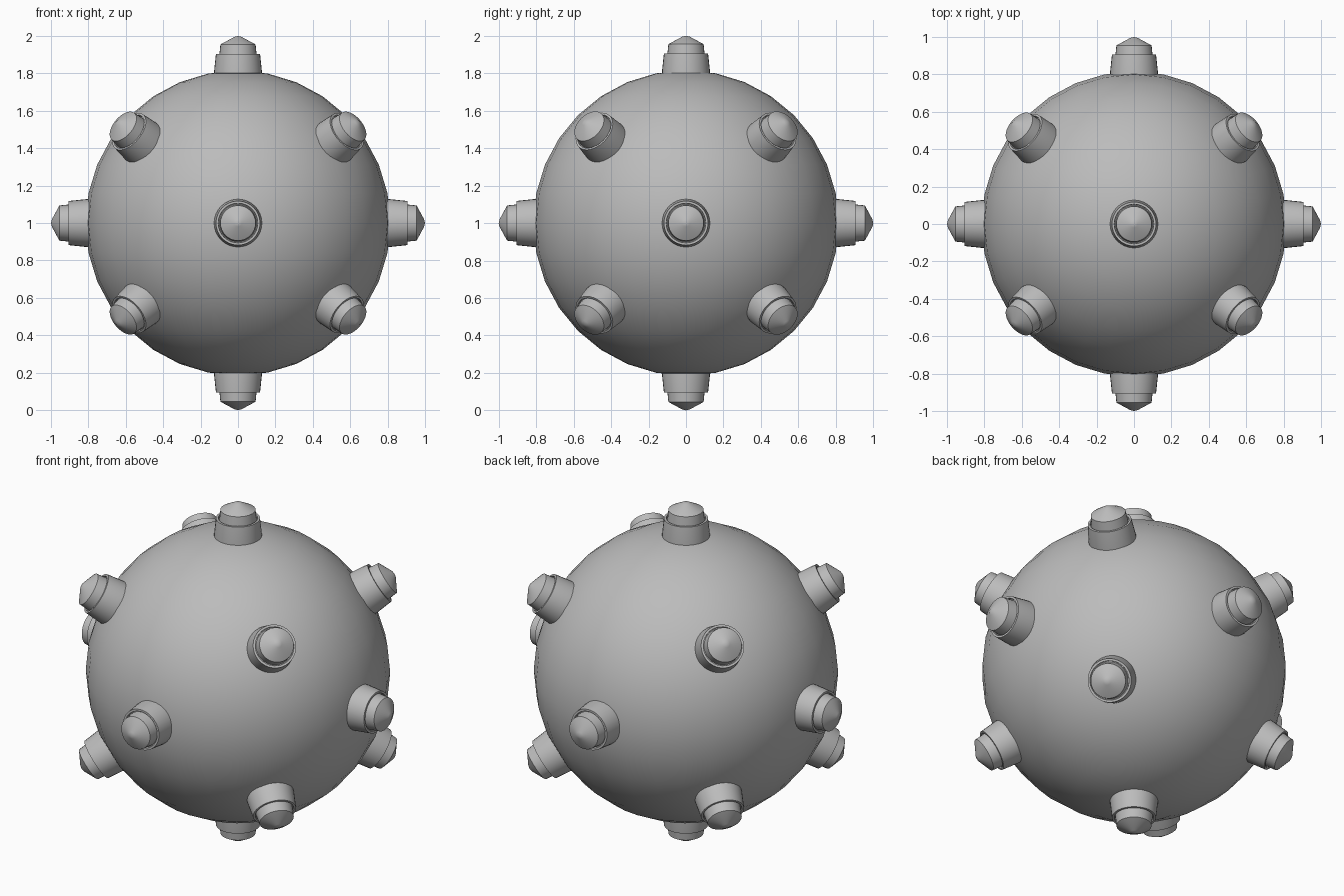
import bpy, math
from mathutils import Vector

cube = bpy.data.objects.get("Cube")
if cube:
    bpy.data.objects.remove(cube, do_unlink=True)

# Single grey metal colour
grey = bpy.data.materials.new("grey_metal")
grey.use_nodes = True
color = (0.5, 0.5, 0.5, 1)
grey.diffuse_color = color
grey.node_tree.nodes["Principled BSDF"].inputs["Base Color"].default_value = color

CENTRE = Vector((0, 0, 1))

# Round body
bpy.ops.mesh.primitive_uv_sphere_add(segments=32, ring_count=16, radius=0.815, location=CENTRE)
body = bpy.context.object
body.name = "body"
body.data.materials.append(grey)
bpy.ops.object.shade_smooth()

# Stepped horn profile: (radius, distance from the body centre)
PROFILE = [(0.128, 0.78), (0.128, 0.81), (0.118, 0.905), (0.106, 0.905), (0.104, 0.895),
           (0.1, 0.895), (0.094, 0.955), (0.02, 0.995)]
SIDES = 32


def lathe_mesh(name, profile, tip):
    verts = [(r * math.cos(a), r * math.sin(a), h) for r, h in profile
             for a in (math.tau * i / SIDES for i in range(SIDES))]
    faces = [list(range(SIDES))[::-1]]
    for ring in range(len(profile) - 1):
        for i in range(SIDES):
            a, b = ring * SIDES + i, ring * SIDES + (i + 1) % SIDES
            faces.append((a, b, b + SIDES, a + SIDES))
    # Close the rounded tip with a fan
    last = len(verts) - SIDES
    verts.append((0, 0, tip))
    faces += [(last + i, last + (i + 1) % SIDES, len(verts) - 1) for i in range(SIDES)]
    mesh = bpy.data.meshes.new(name)
    mesh.from_pydata(verts, [], faces)
    mesh.materials.append(grey)
    return mesh


horn_mesh = lathe_mesh("horn", PROFILE, 1.0)


def add_horn(name, direction):
    horn = bpy.data.objects.new(name, horn_mesh)
    horn.location = CENTRE
    horn.rotation_euler = Vector(direction).to_track_quat("Z", "Y").to_euler()
    bpy.context.collection.objects.link(horn)
    return horn


# Horns along the main axes
AXES = {"left": (1, 0, 0), "right": (-1, 0, 0), "front": (0, -1, 0),
        "back": (0, 1, 0), "top": (0, 0, 1), "bottom": (0, 0, -1)}
horns = [add_horn(side + "_horn", d) for side, d in AXES.items()]

# Diagonal horns, one in each octant
for x, side in ((1, "left"), (-1, "right")):
    for y, depth in ((1, "back"), (-1, "front")):
        for z, level in ((1, "upper"), (-1, "lower")):
            horns.append(add_horn(f"{level}_{depth}_{side}_horn", (0.643 * x, 0.541 * y, 0.541 * z)))

# Smooth sides with crisp steps
bpy.ops.object.select_all(action="DESELECT")
horns[0].select_set(True)
bpy.context.view_layer.objects.active = horns[0]
bpy.ops.object.shade_smooth_by_angle(angle=math.radians(25))
